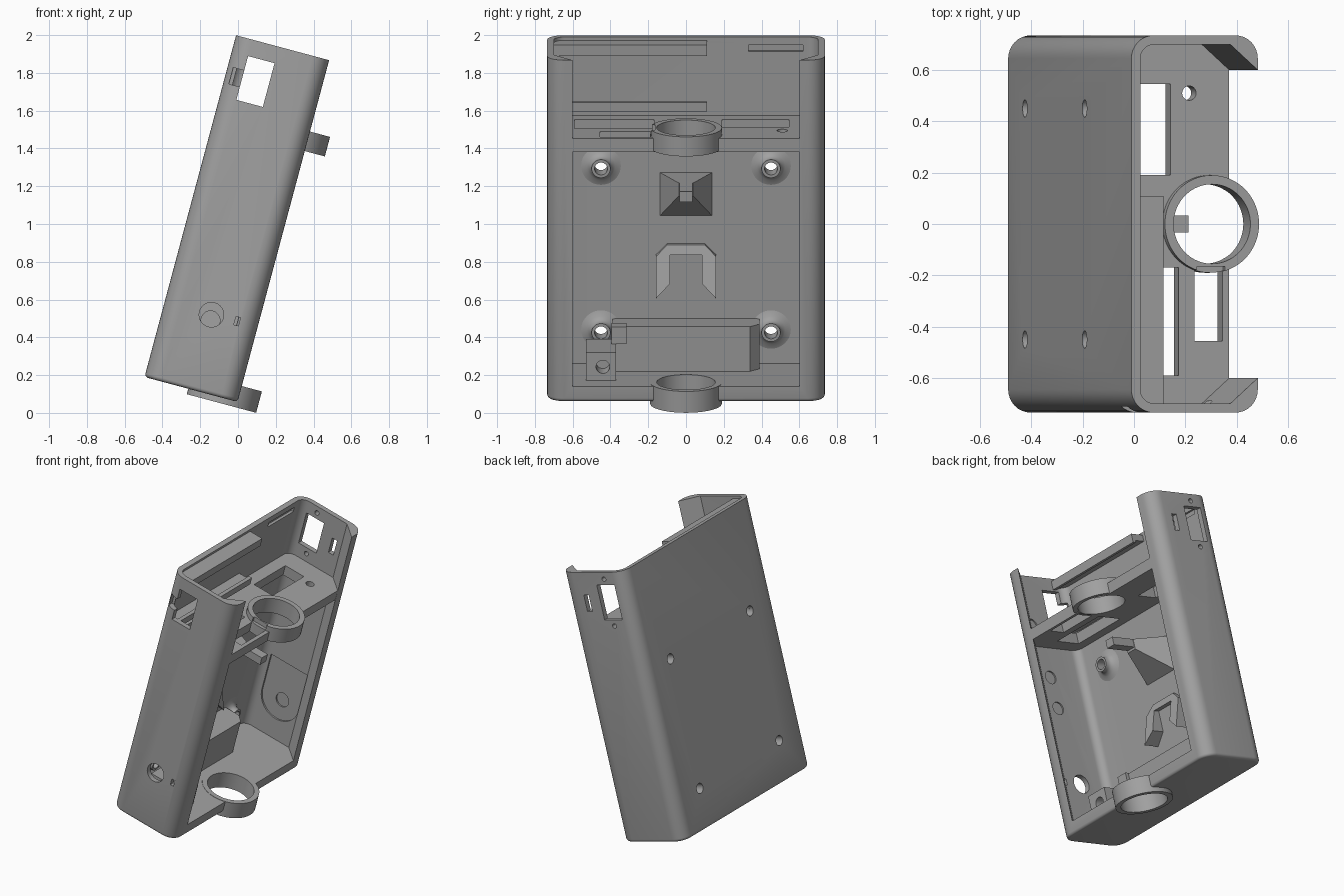
import bpy, bmesh, math
from mathutils import Matrix, Vector

cube = bpy.data.objects.get("Cube")
if cube:
    bpy.data.objects.remove(cube, do_unlink=True)

# Single plastic colour
grey = bpy.data.materials.new("plain_grey")
grey.use_nodes = True
GREY = (0.36, 0.36, 0.36, 1)
grey.diffuse_color = GREY
grey.node_tree.nodes["Principled BSDF"].inputs["Base Color"].default_value = GREY

# The case is built upright (x depth, y width, z height), then leaned back
LEAN = Matrix.Translation((-0.495, 0, 0.19)) @ Matrix.Rotation(math.radians(15), 4, 'Y')
H, D, W, T = 1.873, 0.51, 0.735, 0.036
FLOOR, SHELF_LO, SHELF = 0.085, 1.37, 1.444
parts = []


def make(name, bm, keep=True):
    bmesh.ops.recalc_face_normals(bm, faces=bm.faces)
    me = bpy.data.meshes.new(name)
    bm.to_mesh(me)
    bm.free()
    ob = bpy.data.objects.new(name, me)
    bpy.context.collection.objects.link(ob)
    me.materials.append(grey)
    if keep:
        parts.append(ob)
    return ob


def prism(name, pts, lo, hi, axis='z', keep=True):
    """Extrude a 2D outline: (x, y) along z, or (y, z) along x."""
    bm = bmesh.new()
    place = (lambda a, b: (a, b, lo)) if axis == 'z' else (lambda a, b: (lo, a, b))
    face = bm.faces.new([bm.verts.new(place(*p)) for p in pts])
    out = bmesh.ops.extrude_face_region(bm, geom=[face])
    step = Vector((0, 0, hi - lo)) if axis == 'z' else Vector((hi - lo, 0, 0))
    bmesh.ops.translate(bm, vec=step, verts=[v for v in out["geom"] if isinstance(v, bmesh.types.BMVert)])
    return make(name, bm, keep)


def box(name, x, y, z, keep=True):
    return prism(name, [(x[0], y[0]), (x[1], y[0]), (x[1], y[1]), (x[0], y[1])], *z, keep=keep)


def cyl(name, r, length, centre, axis='z', r2=None, keep=True):
    bm = bmesh.new()
    rot = {'z': Matrix(), 'x': Matrix.Rotation(math.pi / 2, 4, 'Y'),
           'y': Matrix.Rotation(math.pi / 2, 4, 'X')}[axis]
    bmesh.ops.create_cone(bm, cap_ends=True, segments=64, radius1=r, radius2=r if r2 is None else r2,
                          depth=length, matrix=Matrix.Translation(centre) @ rot)
    return make(name, bm, keep)


def boolean(ob, tools, op='DIFFERENCE'):
    for tool in tools:
        mod = ob.modifiers.new("cut", 'BOOLEAN')
        mod.operation, mod.object, mod.solver = op, tool, 'EXACT'
        bpy.context.view_layer.objects.active = ob
        bpy.ops.object.modifier_apply(modifier=mod.name)
        bpy.data.objects.remove(tool, do_unlink=True)


def cbox(x, y, z):
    return box("cutter", x, y, z, keep=False)


def ccyl(r, length, centre, axis='z'):
    return cyl("cutter", r, length, centre, axis, keep=False)


def arc(cx, cy, r, a0, n=8):
    return [(cx + r * math.cos(math.radians(a0 + 90 * i / n)),
             cy + r * math.sin(math.radians(a0 + 90 * i / n))) for i in range(n + 1)]


# Outer shell: rounded block with a softened base
R = 0.09
outline = (arc(D - R, W - R, R, 0) + arc(R, W - R, R, 90)
           + arc(R, R - W, R, 180) + arc(D - R, R - W, R, 270))
shell = prism("case_shell", outline, 0, H)
bm = bmesh.new()
bm.from_mesh(shell.data)
rim = [e for e in bm.edges if all(v.co.z < 0.001 for v in e.verts)]
bmesh.ops.bevel(bm, geom=rim, offset=0.02, segments=4, profile=0.5, affect='EDGES')
bm.to_mesh(shell.data)
bm.free()

# Cavity, leaving angled lips along the open front
I, r = W - T, 0.055
cavity = ([(0.7, -0.6), (D, -0.6), (0.4, -I), (0.4, -I)][:3] + arc(T + r, r - I, r, 180)[::-1]
          + arc(T + r, I - r, r, 90)[::-1] + [(0.4, I), (D, 0.6), (0.7, 0.6)])
boolean(shell, [prism("cutter", cavity, FLOOR, 2.2, keep=False)])

# Window, slot and screw holes on one side; notched window and round hole on the other
win_z = (1.543, 1.783)
cuts = [cbox((0.09, 0.235), (0.6, 0.8), win_z), cbox((0.32, 0.36), (0.6, 0.8), (1.6, 1.715)),
        cbox((0.09, 0.235), (-0.8, -0.6), win_z), cbox((0.03, 0.1), (-0.8, -0.68), (1.614, 1.704)),
        ccyl(0.065, 0.2, (0.257, -0.74, 0.41), 'y'), cbox((0.385, 0.41), (-0.8, -0.65), (0.39, 0.435))]
cuts += [ccyl(0.016, 0.2, (0.165, 0.72, z), 'y') for z in (1.5, 1.825)]
# Shallow round seats and side pocket inside the walls
cuts += [ccyl(0.045, 0.02, (x, -I, z), 'y') for x, z in ((0.394, 1.52), (0.326, 1.158), (0.318, 0.94))]
cuts += [cbox((0.1, 0.4), (0.68, I + 0.012), (0.38, 0.66)),
         ccyl(0.15, 0.024, (0.25, I, 0.38), 'y'), ccyl(0.05, 0.044, (0.26, I, 0.38), 'y')]
# Back wall slot, fixing holes and ring opening through the floor
cuts += [cbox((T - 0.018, 0.1), (0.33, 0.62), (1.795, 1.83)), ccyl(0.155, 0.4, (0.43, 0, 0.05))]
mounts = [(y, z) for y in (-0.45, 0.45) for z in (0.27, 1.168)]
cuts += [ccyl(0.034, 0.3, (0, y, z), 'x') for y, z in mounts]
boolean(shell, cuts)

# Shelf with cable openings
shelf = prism("shelf", [(0.03, -0.705), (0.405, -0.705), (D - 0.001, -0.605),
                        (D - 0.001, 0.605), (0.405, 0.705), (0.03, 0.705)], SHELF_LO, SHELF)
deep = (1.2, 1.6)
boolean(shelf, [cbox((0.12, 0.272), (0.19, 0.545), deep), cbox((0.12, 0.306), (-0.59, -0.17), deep),
                cbox((0.369, 0.483), (-0.455, -0.165), deep), ccyl(0.028, 0.4, (0.348, 0.51, 1.4)),
                ccyl(0.155, 0.4, (0.43, 0, 1.4))])

# Holder rings
for name, lo, hi in (("lower_ring", -0.03, 0.087), ("upper_ring", SHELF_LO + 0.005, 1.482)):
    ring = cyl(name, 0.19, hi - lo, (0.43, 0, (lo + hi) / 2))
    boolean(ring, [ccyl(0.155, 0.5, (0.43, 0, lo))])
    if name == "upper_ring":
        boolean(ring, [cbox((0.37, 0.483), (-0.25, -0.165), (1.45, 1.6))])

# Flared screw posts on the back wall
for i, (y, z) in enumerate(mounts):
    bm = bmesh.new()
    prof = [(0.034, 0.1), (0.05, 0.1), (0.05, 0.075), (0.058, 0.06), (0.075, 0.046), (0.105, T), (0.105, 0.03), (0.034, 0.03)]
    vs = [bm.verts.new((h, y + rad, z)) for rad, h in prof]
    es = [bm.edges.new((vs[k], vs[(k + 1) % len(vs)])) for k in range(len(vs))]
    bmesh.ops.spin(bm, geom=vs + es, cent=(0, y, z), axis=(1, 0, 0), angle=math.tau, steps=48)
    bmesh.ops.remove_doubles(bm, verts=bm.verts, dist=1e-4)
    make(f"screw_post_{i + 1}", bm)

# Board rails above the shelf, each with a raised front edge
rail_y = (-I - 0.005, 0.11)
box("upper_rail", (0.03, 0.135), rail_y, (1.81, 1.855))
box("upper_rail_edge", (0.11, 0.135), rail_y, (1.795, 1.82))
box("lower_rail", (0.03, 0.135), rail_y, (1.49, 1.52))
box("lower_rail_edge", (0.11, 0.135), rail_y, (1.51, 1.54))

# Tapered bracket with a locating bar
bracket = box("tapered_bracket", (0.03, 0.25), (-0.14, 0.14), (0.89, 1.13))
for v in bracket.data.vertices:
    if v.co.x > 0.1:
        v.co.y *= 0.27
        v.co.z = max(v.co.z, 1.06)
box("locating_bar", (0.1, 0.43), (-0.034, 0.034), (1.075, 1.131))

# Sloped arch-shaped clip
half = [(0.085, 0.69), (0.085, 0.545), (0.16, 0.47), (0.16, 0.68), (0.1, 0.74)]
clip = prism("arch_clip", half + [(-y, z) for y, z in half[::-1]], 0.03, 0.06, 'x')
for v in clip.data.vertices:
    if v.co.x > 0.05:
        v.co.x += (0.74 - v.co.z) * 0.35

# Component blocks on the floor
low = FLOOR - 0.01
prism("component_block", [(0.03, -0.39), (0.2, -0.39), (0.2, 0.34), (0.15, 0.39), (0.03, 0.39)], low, 0.33)
box("block_tab", (0.15, 0.225), (-0.395, -0.315), (0.24, 0.335))
socket = box("socket_block", (0.12, 0.39), (-0.53, -0.37), (low, 0.24))
boolean(socket, [ccyl(0.036, 0.2, (0.39, -0.44, 0.16), 'x')])

# Lean everything back and shade curved areas smoothly
for ob in parts:
    ob.data.transform(LEAN)
    bpy.ops.object.select_all(action='DESELECT')
    ob.select_set(True)
    bpy.context.view_layer.objects.active = ob
    bpy.ops.object.shade_smooth_by_angle(angle=math.radians(32))
